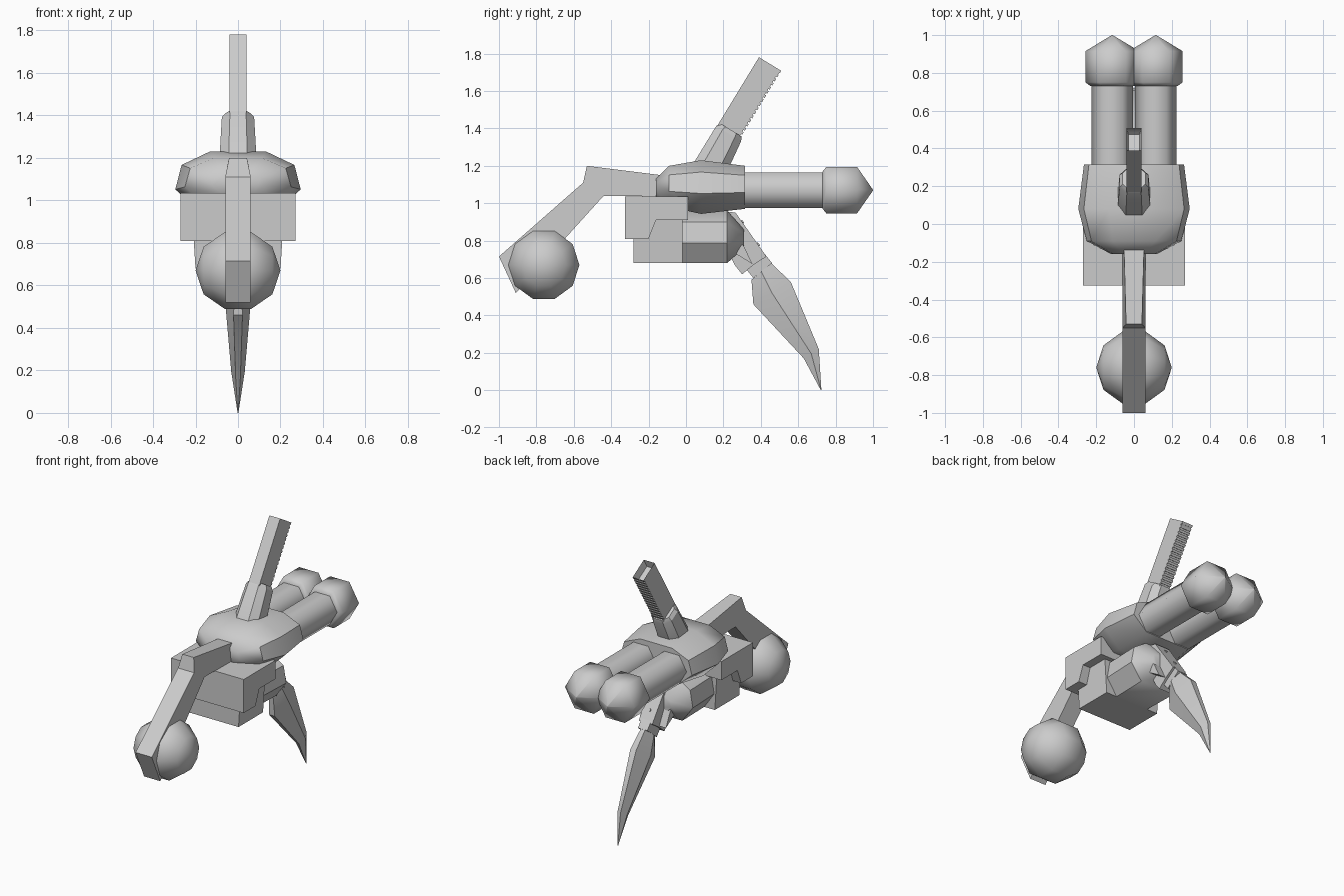
import bpy, bmesh, math
from mathutils import Matrix, Vector

if "Cube" in bpy.data.objects:
    bpy.data.objects.remove(bpy.data.objects["Cube"])


def finish(bm, name, smooth=None):
    bmesh.ops.recalc_face_normals(bm, faces=bm.faces)
    me = bpy.data.meshes.new(name)
    bm.to_mesh(me)
    bm.free()
    ob = bpy.data.objects.new(name, me)
    bpy.context.collection.objects.link(ob)
    if smooth:
        bpy.ops.object.select_all(action='DESELECT')
        ob.select_set(True)
        bpy.context.view_layer.objects.active = ob
        bpy.ops.object.shade_smooth_by_angle(angle=math.radians(smooth))
    return ob


def loft(name, rings, smooth=None):
    bm = bmesh.new()
    vs = [[bm.verts.new(p) for p in r] for r in rings]
    n = len(vs[0])
    for a, b in zip(vs, vs[1:]):
        for i in range(n):
            j = (i + 1) % n
            bm.faces.new((a[i], a[j], b[j], b[i]))
    bm.faces.new(vs[0])
    bm.faces.new(vs[-1])
    return finish(bm, name, smooth)


def slab(name, pts, smooth=None):
    """Side outline of (y, z, half width) points, mirrored across x = 0."""
    return loft(name, [[(s * w, y, z) for y, z, w in pts] for s in (-1, 1)], smooth)


def shell(name, sections, smooth):
    """Eight-sided shell from (y, half width, bottom, top) sections."""
    rings = []
    for y, w, b, t in sections:
        h = t - b
        half = [(.45, 1), (.9, .78), (1, .38), (.62, 0)]
        r = [(w * u, y, b + h * v) for u, v in half]
        rings.append(r + [(-x, y, z) for x, y, z in reversed(r)])
    return loft(name, rings, smooth)


def hex_tube(name, cx, cz, stations):
    """Six-sided turned part along y from (y, radius) stations."""
    return loft(name, [[(cx + r * math.cos(i * math.pi / 3), y, cz + r * math.sin(i * math.pi / 3))
                        for i in range(6)] for y, r in stations], 65)


# Main housings
shell("upper_housing", [(-.16, .12, 1.03, 1.13), (-.09, .25, .98, 1.2), (.08, .295, .943, 1.23),
                        (.315, .265, .97, 1.2)], 45)
shell("lower_housing", [(-.08, .12, .76, .9), (-.03, .195, .68, .96), (.22, .205, .68, .96),
                        (.31, .11, .76, .86)], 45)

# Stepped side block and the block under it
slab("stepped_block", [(y, z, .27) for y, z in
     [(-.325, 1.035), (.01, 1.035), (.01, .91), (-.16, .91), (-.2, .81), (-.325, .81)]])
slab("under_block", [(-.28, .68, .2), (-.02, .68, .2), (-.02, .92, .215), (-.28, .92, .215)])

# Twin barrels with pointed muzzles
for side, s in (("left", -1), ("right", 1)):
    hex_tube(side + "_barrel", s * .115, 1.07, [(.25, .11), (.75, .11)])
    hex_tube(side + "_muzzle", s * .115, 1.07,
             [(.73, .115), (.75, .143), (.915, .143), (1.0, .002)])

# Bent stock arm and ball
slab("stock_arm", [(-.05, 1.14, .055), (-.53, 1.2, .042), (-.55, 1.11, .06), (-1, .715, .06),
                   (-.91, .52, .06), (-.44, 1.04, .06), (-.05, 1.035, .06)])
bm = bmesh.new()
bmesh.ops.create_uvsphere(bm, u_segments=10, v_segments=5, radius=.2,
                          matrix=Matrix.Translation((0, -.76, .67)) @ Matrix.Rotation(math.pi / 2, 4, 'Y'))
finish(bm, "stock_ball", 50)

# Magazine socket, chamfered at its corners
d = Vector((0, .52, .854))
n = Vector((0, .854, -.52))
rings = []
for c, w, h in ((Vector((0, .115, 1.16)), .088, .092), (Vector((0, .228, 1.372)), .076, .078),
                (Vector((0, .24, 1.392)), .06, .068)):
    octo = [(1, .5), (.5, 1), (-.5, 1), (-1, .5), (-1, -.5), (-.5, -1), (.5, -1), (1, -.5)]
    rings.append([c + Vector((w * u, 0, 0)) + n * (h * v) for u, v in octo])
loft("magazine_socket", rings, 30)

# Magazine with ribbed rear edge and hollow end
start, length, ribs = Vector((0, .15, 1.386)), .462, 18
outline = [start, start + d * length]
for i in range(ribs):
    t = length * (1 - i / ribs)
    step = length / ribs
    outline += [start + d * t + n * .139, start + d * (t - step * .6) + n * .139,
                start + d * (t - step * .6) + n * .131, start + d * (t - step) + n * .131]
mag = slab("magazine", [(p.y, p.z, .04) for p in outline])
bm = bmesh.new()
bm.from_mesh(mag.data)
end = max(bm.faces, key=lambda f: f.calc_center_median().dot(d))
bmesh.ops.inset_region(bm, faces=[end], thickness=.015)
bmesh.ops.translate(bm, verts=end.verts, vec=-d * .05)
bm.to_mesh(mag.data)
bm.free()

# Blade mount, collar and tapering blade
slab("blade_mount", [(.18, .96, .055), (.265, .95, .055), (.43, .715, .05), (.36, .67, .05),
                     (.3, .62, .05), (.26, .67, .05), (.2, .8, .055)])
slab("blade_collar", [(.42, .73, .035), (.46, .68, .035), (.36, .6, .035), (.32, .65, .035)])
rings = []
for fy, fz, by, bz, w in ((.35, .59, .455, .68, .045), (.36, .46, .56, .58, .06),
                          (.63, .17, .71, .22, .032), (.72, .002, .724, 0, .002)):
    my, mz = (fy + by) / 2, (fz + bz) / 2
    k = .35
    rings.append([(-w * k, fy, fz), (w * k, fy, fz), (w, my, mz), (w * k, by, bz),
                  (-w * k, by, bz), (-w, my, mz)])
loft("blade", rings, 25)

# Small latches and mount bolts
for side, s in (("left", -1), ("right", 1)):
    slab_pts = [(.2, .87), (.31, .77), (.355, .675), (.25, .74)]
    loft(side + "_latch", [[(s * x, y, z) for y, z in slab_pts] for x in (.05, .1)])
for i, (y, z) in enumerate(((.3, .9), (.385, .78))):
    bm = bmesh.new()
    rot = Vector((0, .82, .57)).to_track_quat('Z', 'Y').to_matrix().to_4x4()
    bmesh.ops.create_cone(bm, cap_ends=True, segments=6, radius1=.01, radius2=.01, depth=.012,
                          matrix=Matrix.Translation((0, y, z)) @ rot)
    finish(bm, f"mount_bolt_{i + 1}")
